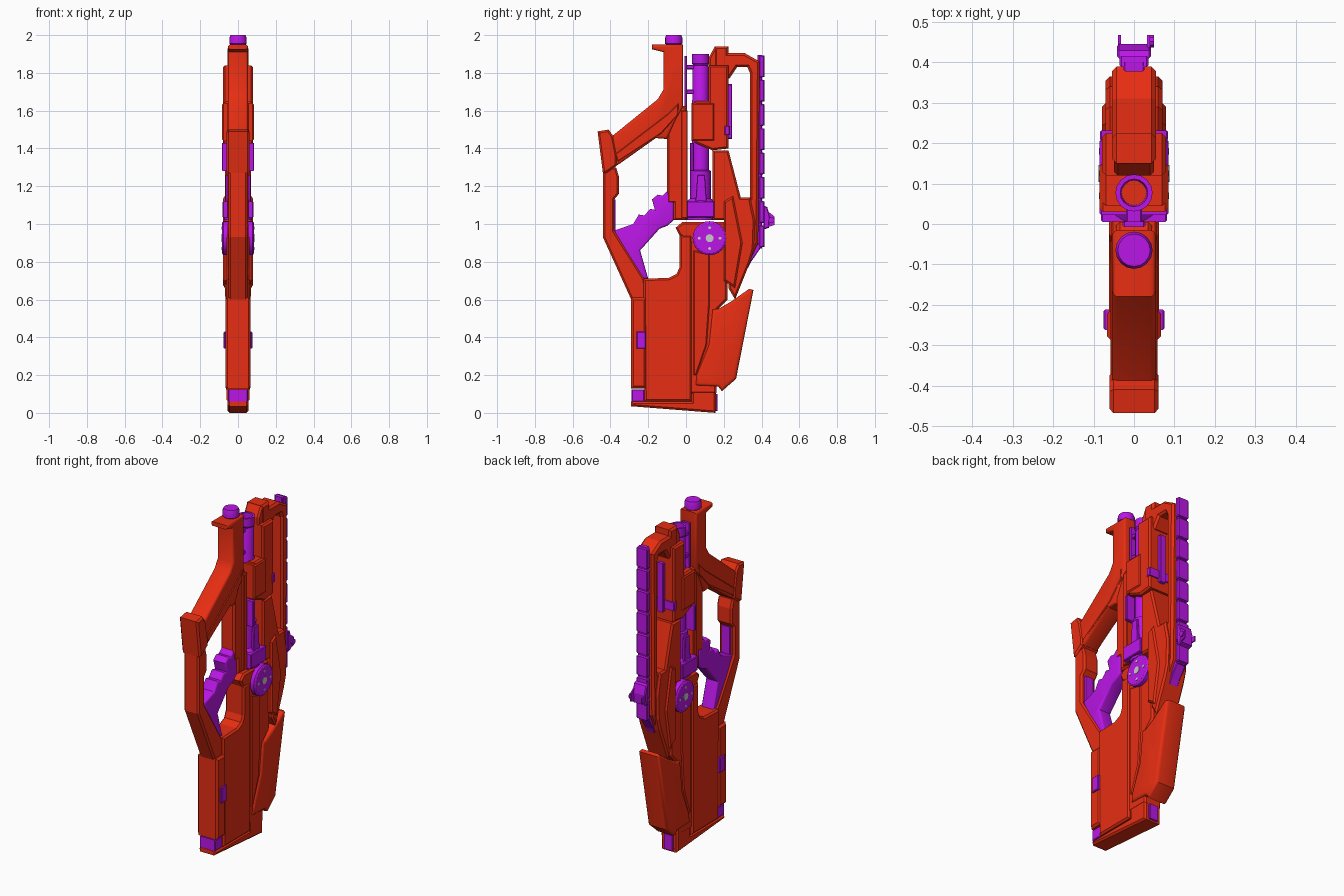
import bpy, bmesh
from math import pi, cos, sin
from mathutils import Matrix, Vector


def material(name, rgb):
    m = bpy.data.materials.new(name)
    m.diffuse_color = (*rgb, 1)
    return m


RED = material("red_shell", (0.80, 0.027, 0.006))
PURPLE = material("purple_metal", (0.50, 0.008, 0.80))


def finish(name, bm, mat, smooth=False):
    bmesh.ops.recalc_face_normals(bm, faces=bm.faces)
    me = bpy.data.meshes.new(name)
    bm.to_mesh(me)
    bm.free()
    ob = bpy.data.objects.new(name, me)
    bpy.context.collection.objects.link(ob)
    if mat:
        me.materials.append(mat)
    if smooth:
        bpy.ops.object.select_all(action='DESELECT')
        ob.select_set(True)
        bpy.context.view_layer.objects.active = ob
        bpy.ops.object.shade_smooth_by_angle(angle=0.6)
    return ob


def plate(name, pts, hw, mat=RED, bevel=0.01, x=0, segments=1):
    """Side profile (y, z) extruded to half width hw, with chamfered rims."""
    bm = bmesh.new()
    f = bm.faces.new([bm.verts.new((x - hw, y, z)) for y, z in pts])
    r = bmesh.ops.extrude_face_region(bm, geom=[f])
    vs = [v for v in r['geom'] if isinstance(v, bmesh.types.BMVert)]
    bmesh.ops.translate(bm, verts=vs, vec=(2 * hw, 0, 0))
    if bevel:
        rim = [e for e in bm.edges if abs(e.verts[0].co.x - e.verts[1].co.x) < 1e-5]
        bmesh.ops.bevel(bm, geom=rim, offset=bevel, segments=segments, profile=0.5,
                        affect='EDGES', clamp_overlap=True)
    return finish(name, bm, mat, segments > 1)


def box(name, y0, y1, z0, z1, hw, mat=PURPLE, bevel=0.004, x=0):
    return plate(name, [(y0, z0), (y1, z0), (y1, z1), (y0, z1)], hw, mat, bevel, x)


def lathe(name, prof, loc, mat, axis='Z', n=16):
    """Spin (radius, height) profile round an axis through loc."""
    bm = bmesh.new()
    rings = [[bm.verts.new((r * cos(2 * pi * i / n), r * sin(2 * pi * i / n), h))
              for i in range(n)] for r, h in prof]
    for a, b in zip(rings, rings[1:]):
        for i in range(n):
            j = (i + 1) % n
            bm.faces.new((a[i], a[j], b[j], b[i]))
    bm.faces.new(rings[0])
    bm.faces.new(rings[-1])
    if axis == 'X':
        bm.transform(Matrix.Rotation(pi / 2, 4, 'Y'))
    bm.transform(Matrix.Translation(Vector(loc)))
    return finish(name, bm, mat, True)


# Stock: butt plate, rear and front halves, raised back panel
plate("butt_plate", [(-.29, .06), (-.29, .035), (.157, 0), (.16, .14), (.03, .14), (.03, .06)], .055)
plate("stock_rear", [(-.22, .06), (.03, .06), (.03, .94), (-.035, .94), (-.035, .77), (-.05, .735),
                     (-.09, .715), (-.225, .71)], .062)
plate("stock_front", [(.02, .1), (.16, .1), (.17, .55), (.22, .6), (.22, 1.01), (-.02, 1.01),
                      (-.055, .98), (-.035, .94), (.02, .9)], .056)
box("stock_back_panel", -.29, -.21, .13, .61, .067, RED, .012)
box("stock_heel", -.288, -.22, .06, .125, .052)
box("stock_catch", -.262, -.212, .34, .43, .076)
box("butt_insert", .15, .168, .01, .1, .03)
plate("receiver_rib", [(.04, .2), (.055, .2), (.11, .36), (.125, .58), (.125, .84), (.04, .86)], .062, bevel=.006)

# Cheek / magazine fairing
plate("magazine_fairing", [(.05, .145), (.17, .14), (.19, .115), (.265, .18), (.357, .65), (.335, .657),
                           (.24, .59), (.17, .55), (.14, .55), (.12, .36), (.055, .2)],
      .066, bevel=.018, segments=3)

# Rear frame around the hand, front arm with end block
plate("hand_frame", [(-.29, .6), (-.44, .93), (-.44, 1.3), (-.37, 1.3), (-.355, 1.25), (-.355, 1.16),
                     (-.38, 1.13), (-.38, .965), (-.22, .71), (-.2, .6)], .05)
plate("front_arm", [(-.4, 1.29), (-.42, 1.445), (-.385, 1.47), (-.15, 1.66), (-.12, 1.71), (-.12, 1.91),
                    (-.18, 1.925), (-.18, 1.95), (-.015, 1.95), (-.015, 1.62), (-.055, 1.55),
                    (-.1, 1.45), (-.16, 1.455), (-.35, 1.32)], .054, bevel=.018, segments=3)
plate("arm_block", [(-.44, 1.27), (-.468, 1.49), (-.41, 1.5), (-.385, 1.465), (-.365, 1.36),
                    (-.365, 1.31), (-.42, 1.27)], .061)
plate("arm_side_rib", [(-.36, 1.33), (-.375, 1.37), (-.1, 1.58), (-.04, 1.64), (-.04, 1.58), (-.13, 1.48)],
      .058, bevel=.004)
plate("frame_spine", [(-.1, 1.11), (-.065, 1.11), (-.065, 1.02), (.005, 1.02), (.005, 1.62), (-.03, 1.63),
                      (-.1, 1.5)], .045)
box("spine_rail", -.025, .008, 1.03, 1.6, .056, RED)

# Finger-grooved grip and the liner on the frame
plate("grip", [(-.38, .965), (-.28, 1), (-.25, 1.05), (-.22, 1.045), (-.19, 1.08), (-.165, 1.075), (-.18, 1.13),
               (-.15, 1.155), (-.125, 1.15), (-.1, 1.175), (-.065, 1.13), (-.065, 1.02), (-.1, .99),
               (-.14, .975), (-.243, .86), (-.2, .71), (-.24, .71), (-.31, .82)], .042, PURPLE, .012, segments=3)
box("frame_liner", -.39, -.372, .96, 1.13, .03)

# Long handguard with an open window, its wider root, and upper receiver
plate("handguard", [(.15, 1.94), (.225, 1.94), (.225, 1.905), (.31, 1.905), (.39, 1.86), (.382, .9), (.34, .81),
                    (.29, .9), (.29, 1.14), (.338, 1.14), (.338, 1.8), (.325, 1.83), (.27, 1.83),
                    (.23, 1.77), (.15, 1.75)], .055, bevel=.012)
plate("handguard_root", [(.14, 1.02), (.14, 1.39), (.225, 1.39), (.29, 1.14), (.34, 1.14), (.365, 1.02),
                         (.36, .87), (.34, .8), (.26, .6), (.225, .66), (.215, 1.02)], .07)
plate("handguard_wing", [(.2, .7), (.26, .66), (.3, .9), (.25, 1.15), (.2, 1.12)], .079)
plate("upper_receiver", [(.045, 1.43), (.14, 1.39), (.225, 1.4), (.225, 1.84), (.12, 1.84), (.12, 1.65),
                         (.045, 1.65)], .079)
plate("receiver_nose", [(.12, 1.8), (.12, 1.88), (.15, 1.935), (.225, 1.935), (.225, 1.8)], .05)
box("receiver_side_panel", .03, .15, 1.44, 1.64, .085, RED, .008)
box("charging_rod", .222, .244, 1.45, 1.74, .02)
box("charging_tab", .205, .232, 1.47, 1.52, .084)
box("side_clip", .022, .042, 1.28, 1.43, .085)

# Muzzle and the barrel tube below it
lathe("muzzle_cap", [(.03, 1.6), (.04, 1.6), (.04, 1.95), (.046, 1.955), (.046, 1.985), (.04, 2.0)],
      (0, -.065, 0), PURPLE)
lathe("barrel", [(.04, 1.02), (.073, 1.02), (.073, 1.12), (.055, 1.135), (.055, 1.28), (.046, 1.285), (.046, 1.65),
                 (.043, 1.66), (.043, 1.83), (.038, 1.84), (.046, 1.85), (.046, 1.9), (.034, 1.9),
                 (.03, 1.6)], (0, .077, 0), PURPLE)
box("barrel_collar", .005, .15, 1.035, 1.12, .082)
for s in (-1, 1):
    plate("collar_lug", [(.05, 1.12), (.11, 1.12), (.1, 1.26), (.06, 1.26)], .008, PURPLE, .003, s * .058)
box("clip_plate", -.008, .006, 1.62, 1.89, .028)
for z in (1.7, 1.83):
    box("clip_link", .0, .045, z - .012, z + .012, .02)

# Pivot discs on both sides with hub and four studs
lathe("pivot_disc", [(.08, -.085), (.09, -.078), (.09, .078), (.08, .085)], (0, .125, .925), PURPLE, 'X', 24)
lathe("disc_hub", [(.021, -.088), (.021, .088)], (0, .125, .925), None, 'X', 16)
for i in range(4):
    a = i * pi / 2
    lathe("disc_stud", [(.008, -.087), (.008, .087)],
          (0, .125 + .055 * cos(a), .925 + .055 * sin(a)), None, 'X', 8)

# Accessory rail: base strip plus segments
box("rail_base", .378, .402, .87, 1.895, .026)
for i in range(8):
    z = .875 + i * .1285
    plate("rail_segment", [(.388, z), (.416, z + .004), (.416, z + .116), (.388, z + .12)], .036, PURPLE, .005)

# Folding sight on the rail, and its foot
plate("sight_base", [(.41, .97), (.44, .98), (.445, 1.04), (.43, 1.09), (.41, 1.1)], .042, PURPLE, .005)
box("sight_post", .425, .468, 1.0, 1.03, .004, bevel=0, x=-.036)
plate("sight_post_right", [(.425, .98), (.468, .995), (.468, 1.04), (.43, 1.07)], .004, PURPLE, 0, .036)
lathe("sight_knob", [(.016, -.006), (.016, .006)], (.044, .452, 1.02), PURPLE, 'X', 10)
plate("rail_foot", [(.31, .79), (.33, .77), (.345, .8), (.4, .88), (.385, .9), (.33, .84)], .03, PURPLE, .004)
